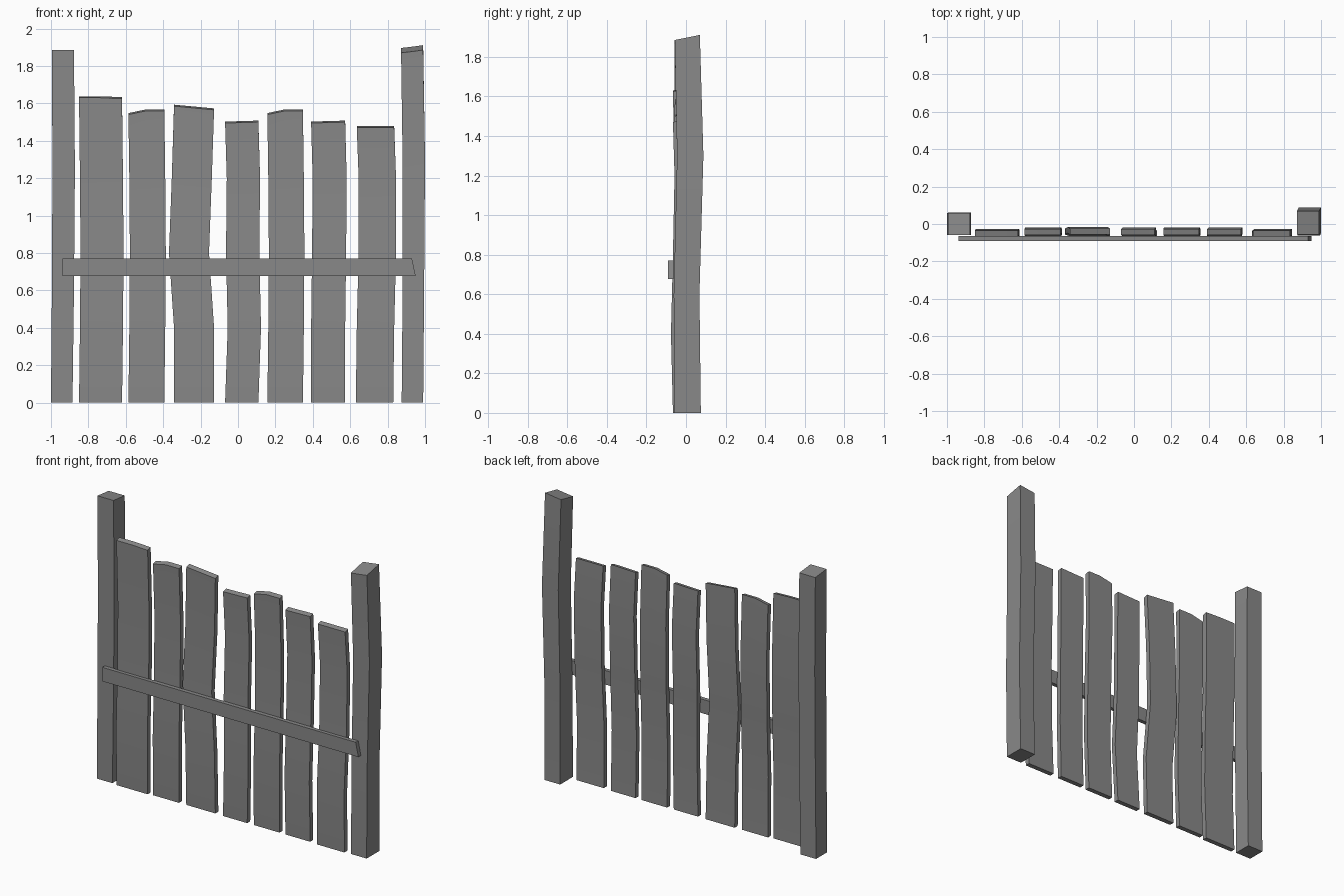
import bpy, bmesh

cube = bpy.data.objects.get("Cube")
if cube:
    bpy.data.objects.remove(cube, do_unlink=True)

wood = bpy.data.materials.new("weathered_grey_wood")
wood.use_nodes = True
grey = (0.25, 0.25, 0.25, 1)
wood.diffuse_color = grey
wood.node_tree.nodes["Principled BSDF"].inputs["Base Color"].default_value = grey


def finish(name, bm):
    bmesh.ops.recalc_face_normals(bm, faces=bm.faces)
    mesh = bpy.data.meshes.new(name)
    bm.to_mesh(mesh)
    bm.free()
    obj = bpy.data.objects.new(name, mesh)
    bpy.context.collection.objects.link(obj)
    mesh.materials.append(wood)
    bpy.ops.object.select_all(action='DESELECT')
    obj.select_set(True)
    bpy.context.view_layer.objects.active = obj
    bpy.ops.object.shade_smooth_by_angle(angle=0.5)


def board(name, sections, top, slope):
    """Loft rectangles (height, left, right, front, back); top holds the
    left, middle and right heights, slope the rise of the back edge."""
    bm = bmesh.new()
    rings = []
    for i, (z, left, right, front, back) in enumerate(sections):
        xs = (left, (left + right) / 2, right)
        last = i == len(sections) - 1
        zs = top if last else (z, z, z)
        rise = slope if last else 0
        ring = [bm.verts.new((x, front, h)) for x, h in zip(xs, zs)]
        ring += [bm.verts.new((x, back, h + rise))
                 for x, h in reversed(list(zip(xs, zs)))]
        rings.append(ring)
    for low, high in zip(rings, rings[1:]):
        for k in range(6):
            n = (k + 1) % 6
            bm.faces.new((low[k], low[n], high[n], high[k]))
    for ring in (rings[0], rings[-1]):
        bm.faces.new((ring[0], ring[1], ring[4], ring[5]))
        bm.faces.new((ring[1], ring[2], ring[3], ring[4]))
    finish(name, bm)


# Planks: centre, width, sideways sway per level, front depth, top heights
levels = (0, 0.4, 0.8, 1.2, 1.5)
bow = (0, -0.01, 0, 0.008, 0)
straight = (0, 0.005, 0.008, 0.005, 0)
planks = [
    (-0.735, 0.23, straight, -0.066, (1.63, 1.63, 1.625)),
    (-0.49, 0.192, straight, -0.058, (1.54, 1.56, 1.56)),
    (-0.235, 0.214, (0, 0, -0.027, -0.012, 0), -0.056, (1.585, 1.575, 1.565)),
    (0.02, 0.178, (0, 0.014, 0.005, 0.009, 0), -0.059, (1.495, 1.497, 1.5)),
    (0.252, 0.19, straight, -0.058, (1.54, 1.56, 1.56)),
    (0.482, 0.182, (0, 0, 0.005, 0.008, 0), -0.059, (1.495, 1.497, 1.5)),
    (0.73, 0.2, (0, 0.005, 0.015, 0.015, 0.005), -0.066, (1.47, 1.47, 1.47)),
]
for i, (x, width, sway, front, top) in enumerate(planks):
    rows = [(z, x + s - width / 2, x + s + width / 2, front + b, front + b + 0.032)
            for z, s, b in zip(levels, sway, bow)]
    board(f"plank_{i + 1}", rows, top, 0.008)

# Posts, slightly crooked
board("right_post", [
    (0, -1.0, -0.885, -0.058, 0.06),
    (0.6, -0.995, -0.877, -0.058, 0.06),
    (1.25, -0.992, -0.872, -0.058, 0.062),
    (1.88, -0.995, -0.877, -0.058, 0.06)], (1.885, 1.885, 1.885), -0.012)
board("left_post", [
    (0, 0.875, 0.99, -0.06, 0.075),
    (0.6, 0.88, 0.995, -0.062, 0.068),
    (1.3, 0.88, 1.0, -0.045, 0.088),
    (1.88, 0.872, 0.99, -0.057, 0.07)], (1.87, 1.877, 1.885), 0.026)

# Cross rail with a slanted end
bm = bmesh.new()
bmesh.ops.create_cube(bm, size=1)
for v in bm.verts:
    upper = v.co.z > 0
    v.co.x = -0.937 if v.co.x < 0 else (0.93 if upper else 0.95)
    v.co.y = -0.09 if v.co.y < 0 else -0.063
    v.co.z = 0.77 if upper else 0.677
finish("cross_rail", bm)
